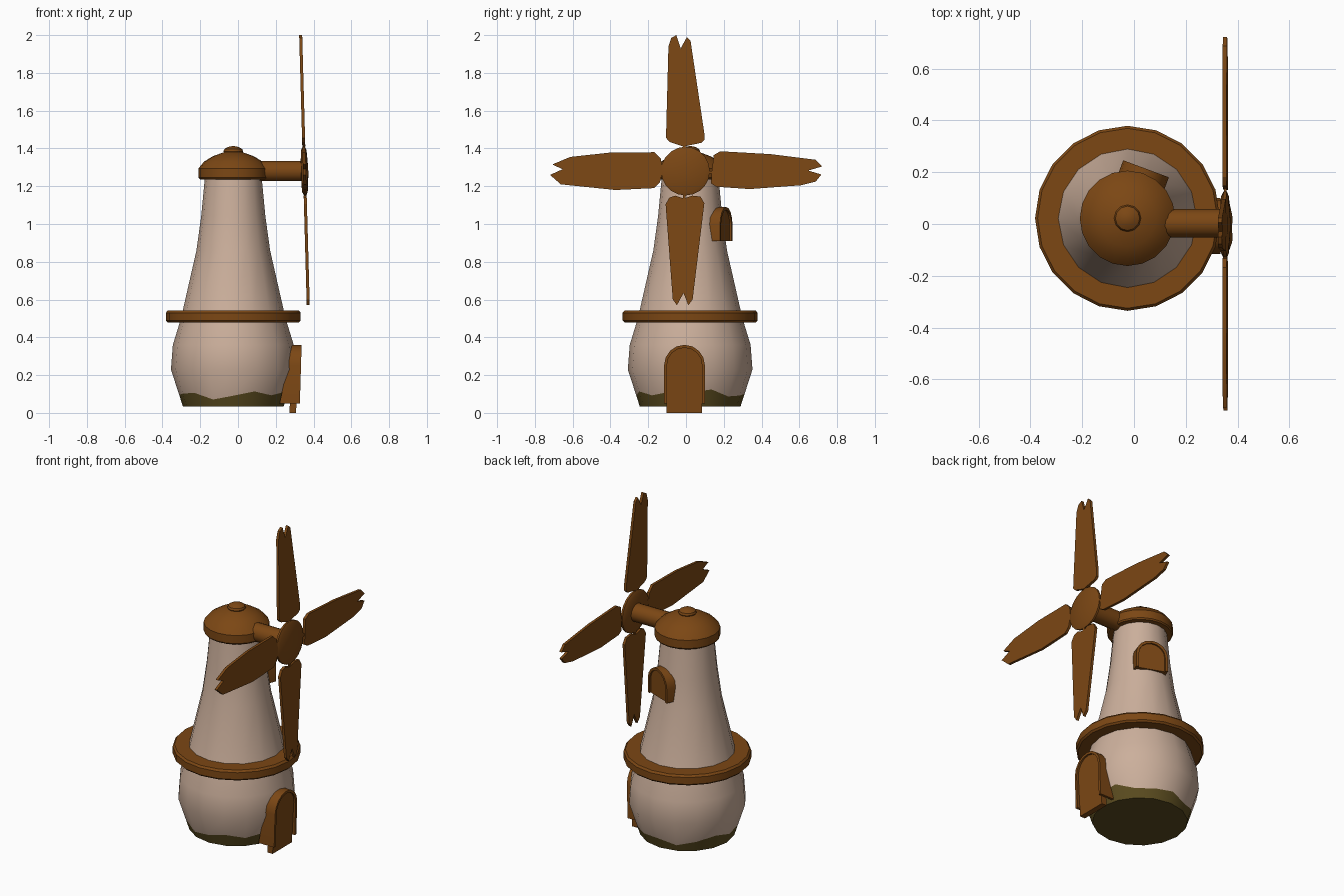
import bpy, bmesh, math
from mathutils import Vector

if "Cube" in bpy.data.objects:
    bpy.data.objects.remove(bpy.data.objects["Cube"])


def material(name, rgb):
    m = bpy.data.materials.new(name)
    m.diffuse_color = (*rgb, 1)
    m.use_nodes = True
    m.node_tree.nodes["Principled BSDF"].inputs["Base Color"].default_value = m.diffuse_color
    return m


BROWN = material("brown wood", (0.20, 0.063, 0.007))
STONE = material("pale plaster", (0.60, 0.43, 0.33))
MOSS = material("dark moss", (0.105, 0.072, 0.014))
CX, CY = -0.025, 0.022          # tower axis
HUB = Vector((0.352, -0.003, 1.28))


def finish(name, bm, mats, smooth=35):
    bmesh.ops.recalc_face_normals(bm, faces=bm.faces)
    me = bpy.data.meshes.new(name)
    bm.to_mesh(me)
    bm.free()
    ob = bpy.data.objects.new(name, me)
    bpy.context.collection.objects.link(ob)
    for m in mats:
        me.materials.append(m)
    if smooth:
        bpy.ops.object.select_all(action='DESELECT')
        ob.select_set(True)
        bpy.context.view_layer.objects.active = ob
        bpy.ops.object.shade_smooth_by_angle(angle=math.radians(smooth))
    return ob


def lathe(name, profile, sides, place, mats, closed=False, wave=None, rule=None):
    """Spin (radius, height) points; place(a, b, h) maps to world space."""
    bm = bmesh.new()
    rings = []
    for k, (r, h) in enumerate(profile):
        ring = []
        for i in range(sides):
            t = 2 * math.pi * i / sides
            rr, hh = wave(k, i, r, h) if wave else (r, h)
            ring.append(bm.verts.new(place(rr * math.cos(t), rr * math.sin(t), hh)))
        rings.append(ring)
    pairs = list(zip(rings, rings[1:]))
    if closed:
        pairs.append((rings[-1], rings[0]))
    for k, (a, b) in enumerate(pairs):
        for i in range(sides):
            j = (i + 1) % sides
            f = bm.faces.new((a[i], a[j], b[j], b[i]))
            f.material_index = rule(k) if rule else 0
    if not closed:
        bm.faces.new(rings[0]).material_index = rule(0) if rule else 0
        bm.faces.new(rings[-1])
    return finish(name, bm, mats)


def upright(a, b, h):
    return Vector((CX + a, CY + b, h))


def prism(name, front, back, mats):
    bm = bmesh.new()
    f = [bm.verts.new(p) for p in front]
    b = [bm.verts.new(p) for p in back]
    bm.faces.new(f)
    bm.faces.new(b[::-1])
    n = len(f)
    for i in range(n):
        bm.faces.new((f[i], b[i], b[(i + 1) % n], f[(i + 1) % n]))
    return finish(name, bm, mats, 30)


# tower with a wavy mossy foot
def moss_wave(k, i, r, h):
    if k != 1:
        return r, h
    z = 0.098 + 0.017 * math.sin(i * 2.1) + 0.012 * math.sin(i * 0.9 + 1)
    return 0.267 + (z - 0.035) / 0.195 * 0.063, z


lathe("tower", [(0.267, 0.035), (0.287, 0.1), (0.33, 0.23), (0.32, 0.36), (0.277, 0.5),
                (0.195, 0.86), (0.17, 1.04), (0.15, 1.25)], 16, upright,
      [STONE, MOSS], wave=moss_wave, rule=lambda k: 1 if k == 0 else 0)

# gallery ring around the tower
lathe("gallery_ring", [(0.24, 0.478), (0.347, 0.478), (0.357, 0.488), (0.357, 0.53),
                       (0.347, 0.542), (0.24, 0.542)], 20, upright, [BROWN], closed=True)

# domed cap and its knob
CAPX = CX - 0.003
lathe("cap", [(0.145, 1.235), (0.178, 1.237), (0.184, 1.245), (0.184, 1.295), (0.155, 1.33),
              (0.11, 1.358), (0.05, 1.38), (0.01, 1.385)], 20, upright, [BROWN])
lathe("cap_knob", [(0.045, 1.37), (0.052, 1.385), (0.047, 1.397), (0.028, 1.408),
                   (0.008, 1.412)], 12, upright, [BROWN])

# axle and hub along x
lathe("axle", [(0.055, 0.09), (0.055, 0.345)], 14,
      lambda a, b, h: Vector((h, 0.003 + a, 1.28 + b)), [BROWN])


def lean(y, z, x=0.0):
    """Rotor plane, leaning slightly back at the top."""
    return HUB + Vector((x - 0.028 * z, y, z))


lathe("hub", [(0.02, -0.02), (0.11, -0.016), (0.129, -0.006), (0.129, 0.006), (0.11, 0.014),
              (0.02, 0.02)], 20, lambda a, b, h: lean(a, b, h), [BROWN])

# sails: (along, across) outlines; along runs outwards from the hub
BLADES = {
    "top": ((0, 1), (1, 0), [(0.13, -0.01), (0.155, -0.085), (0.175, -0.102), (0.21, -0.102),
            (0.66, -0.09), (0.705, -0.075), (0.72, -0.048), (0.65, -0.025), (0.71, 0.008),
            (0.69, 0.027), (0.2, 0.1), (0.165, 0.1), (0.15, 0.085)]),
    "bottom": ((0, -1), (1, 0), [(0.145, -0.01), (0.13, -0.055), (0.14, -0.085), (0.175, -0.105),
               (0.68, -0.067), (0.71, -0.045), (0.645, -0.01), (0.71, 0.015), (0.68, 0.038),
               (0.17, 0.1), (0.135, 0.08), (0.13, 0.035)]),
    "right": ((1, 0), (0, 1), [(0.14, 0.0), (0.135, -0.065), (0.165, -0.083), (0.34, -0.095),
              (0.61, -0.075), (0.69, -0.055), (0.72, -0.018), (0.65, 0.003), (0.725, 0.025),
              (0.69, 0.06), (0.45, 0.09), (0.185, 0.105), (0.15, 0.085)]),
    "left": ((-1, 0), (0, 1), [(0.12, 0.0), (0.135, -0.06), (0.165, -0.09), (0.37, -0.1),
             (0.66, -0.07), (0.717, -0.02), (0.65, 0.01), (0.705, 0.035), (0.61, 0.075),
             (0.4, 0.098), (0.165, 0.1), (0.13, 0.065)]),
}
for side, (u, v, pts) in BLADES.items():
    flat = [(p * u[0] + q * v[0], p * u[1] + q * v[1]) for p, q in pts]
    prism("sail_" + side, [lean(y, z, 0.008) for y, z in flat],
          [lean(y, z, -0.008) for y, z in flat], [BROWN])
    # short spar joining sail and hub
    spar = [(0.1, -0.015), (0.17, -0.012), (0.17, 0.0), (0.1, 0.003)]
    flat = [(p * u[0] + q * v[0], p * u[1] + q * v[1]) for p, q in spar]
    prism("spar_" + side, [lean(y, z, 0.005) for y, z in flat],
          [lean(y, z, -0.005) for y, z in flat], [BROWN])


# arched door and window: frame strip plus recessed panel
def arch(w, z0, top, n=8):
    pts = [(-w, z0)]
    for i in range(n + 1):
        t = math.pi * (1 - i / n)
        pts.append((w * math.cos(t), top - w + w * math.sin(t)))
    return pts + [(w, z0)]


def arch_frame(name, w, z0, top, rim, front, back):
    bm = bmesh.new()
    rows = []
    for (a, z), (b, y) in zip(arch(w, z0, top), arch(w - rim, z0, top - rim)):
        rows.append([bm.verts.new(p) for p in (front(a, z), front(b, y), back(b, y), back(a, z))])
    for r, s in zip(rows, rows[1:]):
        for k in range(4):
            bm.faces.new((r[k], r[(k + 1) % 4], s[(k + 1) % 4], s[k]))
    bm.faces.new(rows[0])
    bm.faces.new(rows[-1])
    finish(name, bm, [BROWN], 30)


def arch_panel(name, w, z0, top, front, back):
    pts = arch(w, z0, top)
    prism(name, [front(u, z) for u, z in pts], [back(u, z) for u, z in pts], [BROWN])


DY = -0.008
arch_frame("door_frame", 0.108, 0.05, 0.36, 0.015,
           lambda u, z: Vector((0.326 + 0.03 * z, DY + u, z)),
           lambda u, z: Vector((0.21 + 0.21 * z, DY + u, z)))
arch_panel("door", 0.094, 0.0, 0.347,
           lambda u, z: Vector((0.307 + 0.055 * z, DY + u, z)),
           lambda u, z: Vector((0.272 + 0.055 * z, DY + u, z)))

ang = math.radians(69.5)
N = Vector((math.cos(ang), math.sin(ang), 0))
T = Vector((-math.sin(ang), math.cos(ang), 0))


def on_wall(d):
    return lambda u, z: Vector((CX, CY, z)) + N * d + T * u


arch_frame("window_frame", 0.094, 0.91, 1.09, 0.016, on_wall(0.204), on_wall(0.145))
arch_panel("window", 0.08, 0.91, 1.075, on_wall(0.194), on_wall(0.145))
